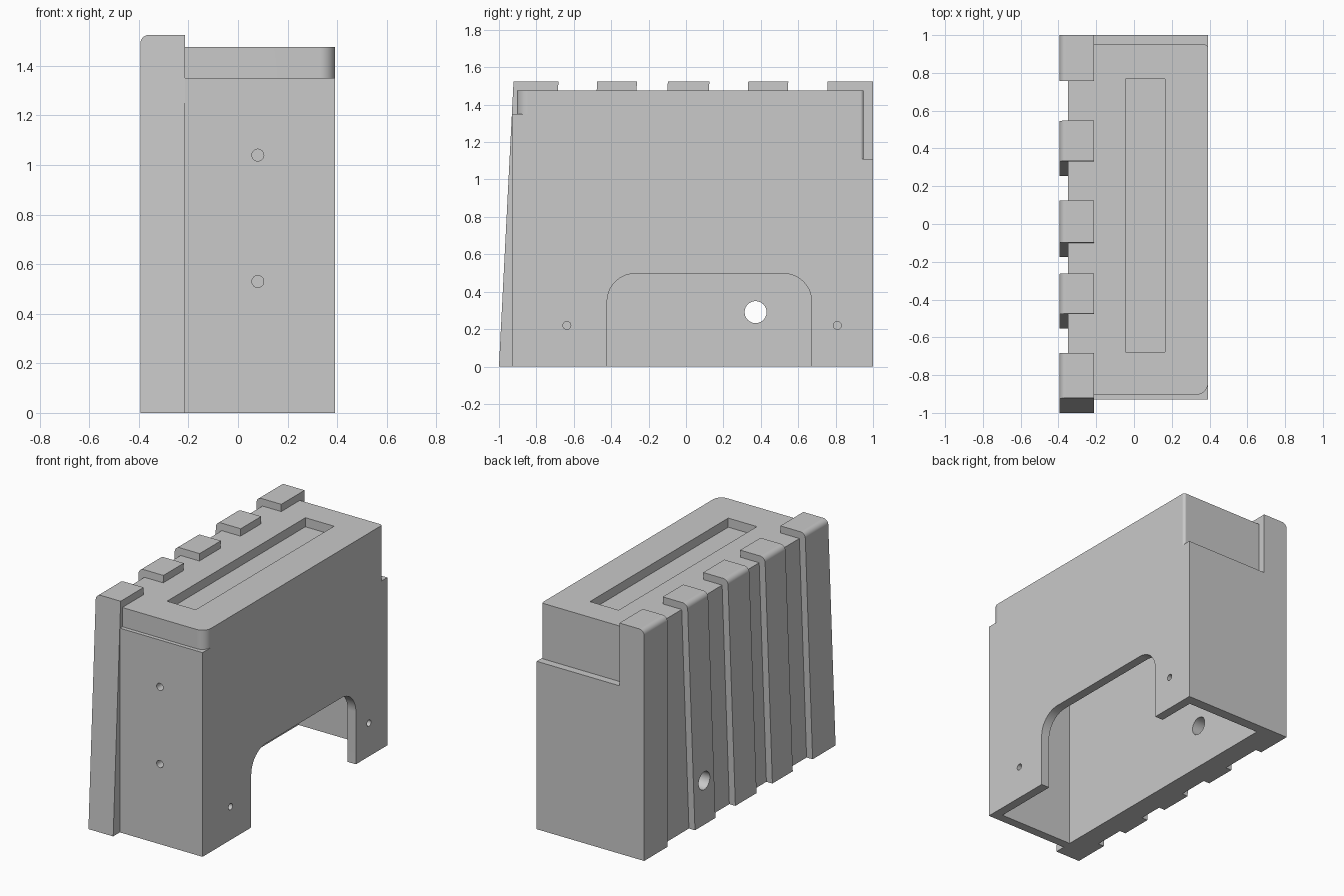
import bpy, bmesh, math
from mathutils import Vector

if "Cube" in bpy.data.objects:
    bpy.data.objects.remove(bpy.data.objects["Cube"])

grey = bpy.data.materials.new("light_grey")
grey.diffuse_color = (0.585, 0.585, 0.585, 1)
grey.use_nodes = True
grey.node_tree.nodes["Principled BSDF"].inputs["Base Color"].default_value = grey.diffuse_color


def prism(name, outline, offset):
    """Extrude a planar 3D outline along an offset into a closed solid."""
    bm = bmesh.new()
    face = bm.faces.new([bm.verts.new(p) for p in outline])
    ext = bmesh.ops.extrude_face_region(bm, geom=[face])
    moved = [v for v in ext["geom"] if isinstance(v, bmesh.types.BMVert)]
    bmesh.ops.translate(bm, verts=moved, vec=Vector(offset))
    bmesh.ops.recalc_face_normals(bm, faces=bm.faces)
    mesh = bpy.data.meshes.new(name)
    bm.to_mesh(mesh)
    bm.free()
    mesh.materials.append(grey)
    ob = bpy.data.objects.new(name, mesh)
    bpy.context.collection.objects.link(ob)
    return ob


def box(name, x0, x1, y0, y1, z0, z1):
    return prism(name, [(x0, y0, z0), (x1, y0, z0), (x1, y1, z0), (x0, y1, z0)],
                 (0, 0, z1 - z0))


def arc(cx, cy, r, a0, a1, n=10):
    angles = [math.radians(a0 + (a1 - a0) * i / n) for i in range(n + 1)]
    return [(cx + r * math.cos(a), cy + r * math.sin(a)) for a in angles]


def combine(target, tool, operation="DIFFERENCE"):
    """Apply a boolean to the target and discard the tool."""
    bpy.context.view_layer.objects.active = target
    mod = target.modifiers.new("bool", "BOOLEAN")
    mod.operation, mod.solver, mod.object = operation, "EXACT", tool
    bpy.ops.object.modifier_apply(modifier=mod.name)
    bpy.data.objects.remove(tool, do_unlink=True)


# Main block
casing = box("casing", -0.35, 0.392, -0.93, 1.0, 0, 1.477)

# Front ledge, with a rounded corner above it
front = [(-0.213, -1.1), (0.5, -1.1), (0.5, -0.842)] + arc(0.33, -0.842, 0.062, 0, -90)
front.append((-0.213, -0.904))
combine(casing, prism("front_notch", [(x, y, 1.35) for x, y in front], (0, 0, 0.3)))
combine(casing, box("rib_seat", -0.5, -0.213, -1.1, -0.904, 1.25, 1.6))

# Back ledge, with a small rounded corner above it
back = [(-0.213, 1.1), (0.5, 1.1), (0.5, 0.932)] + arc(0.374, 0.932, 0.018, 0, 90, 6)
back.append((-0.213, 0.95))
combine(casing, prism("back_notch", [(x, y, 1.11) for x, y in back], (0, 0, 0.5)))

# Shallow recess in the top
combine(casing, box("top_recess", -0.045, 0.165, -0.677, 0.768, 1.417, 1.6))

# Ribs over the left side: top start, top end, lean of the two edges
LEAN = 0.078
ribs = [(-0.922, -0.682, LEAN, LEAN), (-0.475, -0.262, LEAN, LEAN),
        (-0.097, 0.125, LEAN, LEAN), (0.333, 0.547, LEAN, LEAN), (0.756, 1.0, 0, 0)]
for y0, y1, lean0, lean1 in ribs:
    rib = prism("rib", [(-0.394, y0 - lean0, 0), (-0.394, y1 - lean1, 0),
                        (-0.394, y1, 1.525), (-0.394, y0, 1.525)], (0.181, 0, 0))
    # Round the outer top edge
    r = 0.035
    edge = [(-0.5, 1.6), (-0.5, 1.525 - r)] + arc(-0.394 + r, 1.525 - r, r, 180, 90, 8)
    edge.append((-0.394 + r, 1.6))
    combine(rib, prism("rounding", [(x, -1.2, z) for x, z in edge], (0, 2.4, 0)))
    combine(casing, rib, "UNION")

# Hollow inside, open at the bottom
combine(casing, box("cavity", -0.21, 0.332, -0.87, 0.932, -0.1, 1.36))

# Arched opening in the right wall
arch = [(0.672, -0.1)] + arc(0.522, 0.347, 0.15, 0, 90) + arc(-0.272, 0.347, 0.15, 90, 180)
arch.append((-0.422, -0.1))
combine(casing, prism("arch", [(0.2, y, z) for y, z in arch], (0.4, 0, 0)))

# Cable hole in the left wall and screw holes in the right wall
for y, z, r, x in [(0.372, 0.291, 0.059, -0.6), (-0.637, 0.22, 0.021, 0.2),
                   (0.809, 0.22, 0.021, 0.2)]:
    ring = arc(y, z, r, 0, 345, 23)
    combine(casing, prism("hole", [(x, a, b) for a, b in ring], (0.5, 0, 0)))

# Screw holes in the front wall
for z in (0.53, 1.04):
    ring = arc(0.08, z, 0.024, 0, 345, 23)
    combine(casing, prism("hole", [(a, -1.2, b) for a, b in ring], (0, 0.5, 0)))

bpy.ops.object.select_all(action="DESELECT")
casing.select_set(True)
bpy.context.view_layer.objects.active = casing
bpy.ops.object.shade_smooth_by_angle(angle=math.radians(30))
# Keep the large faces flat beside the rounded corners
flat = casing.modifiers.new("flat_faces", "WEIGHTED_NORMAL")
flat.keep_sharp = True
